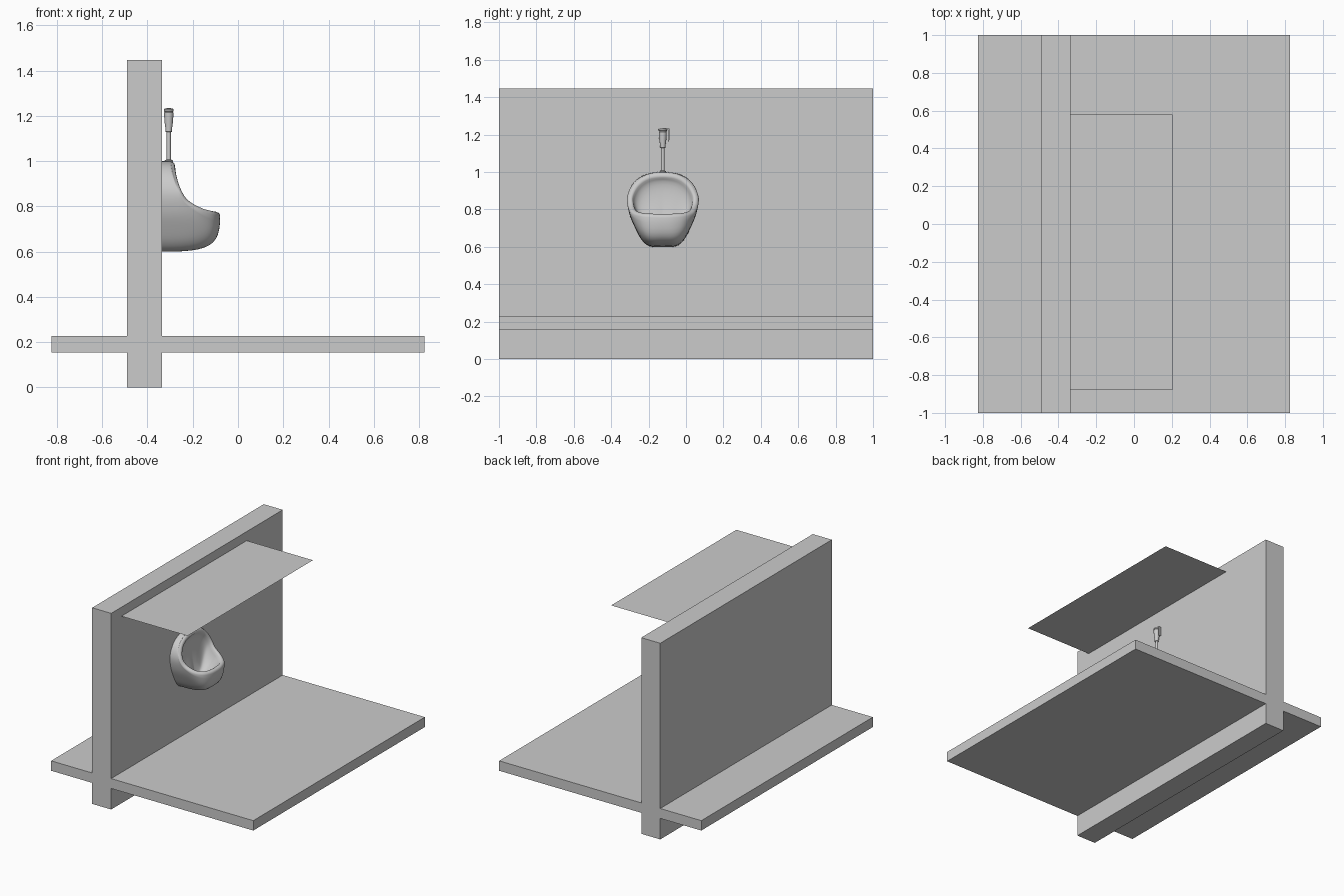
import bpy, bmesh, math
from mathutils import Vector

if "Cube" in bpy.data.objects:
    bpy.data.objects.remove(bpy.data.objects["Cube"])

CY = -0.124     # centre line of the urinal
WALL_X = -0.335  # room-side face of the wall


def make_object(name, bm, smooth=None):
    bmesh.ops.recalc_face_normals(bm, faces=bm.faces[:])
    mesh = bpy.data.meshes.new(name)
    bm.to_mesh(mesh)
    bm.free()
    ob = bpy.data.objects.new(name, mesh)
    bpy.context.collection.objects.link(ob)
    if smooth:
        bpy.ops.object.select_all(action='DESELECT')
        ob.select_set(True)
        bpy.context.view_layer.objects.active = ob
        bpy.ops.object.shade_smooth_by_angle(angle=math.radians(smooth))
    return ob


def box(name, lo, hi):
    bm = bmesh.new()
    bmesh.ops.create_cube(bm, size=1)
    for v in bm.verts:
        v.co = [a + (b - a) * (c + 0.5) for a, b, c in zip(lo, hi, v.co)]
    return make_object(name, bm)


def skin(bm, rings):
    """Join closed rings of points with quads and cap both ends."""
    rows = [[bm.verts.new(p) for p in r] for r in rings]
    n = len(rows[0])
    for a, b in zip(rows, rows[1:]):
        for i in range(n):
            k = (i + 1) % n
            bm.faces.new((a[i], a[k], b[k], b[i]))
    bm.faces.new(rows[0])
    bm.faces.new(rows[-1])


def lathe(name, profile, x, y, sides=24):
    bm = bmesh.new()
    skin(bm, [[(x + r * math.cos(2 * math.pi * i / sides),
                y + r * math.sin(2 * math.pi * i / sides), z)
               for i in range(sides)] for r, z in profile])
    return make_object(name, bm, 35)


def mirrored_loop(half, steps=5):
    """Mirror a half outline (x, y, z) across y and round it with a spline."""
    pts = [Vector(p) for p in half]
    pts += [Vector((p.x, -p.y, p.z)) for p in pts[-2:0:-1]]
    out, n = [], len(pts)
    for i in range(n):
        a, b, c, d = (pts[(i + k) % n] for k in (-1, 0, 1, 2))
        for s in range(steps):
            t = s / steps
            out.append(0.5 * (2 * b + (c - a) * t + (2 * a - 5 * b + 4 * c - d) * t * t
                              + (3 * b - a - 3 * c + d) * t ** 3))
    return out


def bezier(a, b, c, d, t):
    u = 1 - t
    return a * u ** 3 + 3 * b * u * u * t + 3 * c * u * t * t + d * t ** 3


# Room: wall, floor slab and thin overhead sheet
box("wall", (-0.49, -1, 0), (WALL_X, 1, 1.447))
box("floor_slab", (-0.825, -1, 0.155), (0.825, 1, 0.228))
bm = bmesh.new()
bm.faces.new([bm.verts.new(p) for p in ((-0.338, -0.88, 1.38), (0.205, -0.88, 1.38),
                                        (0.205, 0.58, 1.38), (-0.338, 0.58, 1.38))])
make_object("overhead_sheet", bm)

# Urinal outlines from top to bottom: rim edge, and footprint on the wall
rim = mirrored_loop([(-0.297, 0, 0.998), (-0.295, 0.09, 0.984), (-0.287, 0.155, 0.938),
                     (-0.265, 0.19, 0.872), (-0.23, 0.188, 0.818), (-0.165, 0.17, 0.78),
                     (-0.11, 0.125, 0.763), (-0.085, 0.065, 0.757), (-0.079, 0, 0.755)])
back = mirrored_loop([(WALL_X, y, z) for y, z in (
    (0, 1.0), (0.095, 0.986), (0.16, 0.938), (0.19, 0.865), (0.18, 0.78),
    (0.148, 0.70), (0.112, 0.635), (0.07, 0.603), (0, 0.6))])
n = len(rim)
share = [min(i, n - i) / (n / 2) for i in range(n)]  # 0 at the top, 1 at the front lip

columns = []
drain = Vector((-0.24, 0, 0.665))
for r, w, s in zip(rim, back, share):
    # outer shell from wall to rim
    corner = Vector((r.x, w.y, w.z))
    col = [bezier(w, w.lerp(corner, 0.84), r.lerp(corner, 0.84), r, k / 12) for k in range(13)]
    # rounded rim
    inner = r + 0.033 * (Vector((-0.2, 0, 0.84)) - r).normalized()
    bulge = Vector((0.006, 0, 0.007))
    col += [r.lerp(inner, 0.25) + bulge * 0.8, r.lerp(inner, 0.55) + bulge,
            r.lerp(inner, 0.85) + bulge * 0.7, inner]
    # bowl interior down to the drain
    m = Vector((-0.318 + (inner.x + 0.288) * s, inner.y * 0.88, inner.z - 0.03 - 0.07 * s))
    end = drain + Vector((0.02 * (2 * s - 1), 0.1 * inner.y, 0))
    col += [bezier(inner, inner.lerp(m, 0.75), end.lerp(m, 0.75), end, k / 10)
            for k in range(1, 11)]
    columns.append([p + Vector((0, CY, 0)) for p in col])
bm = bmesh.new()
skin(bm, list(zip(*columns)))
make_object("urinal_bowl", bm, 60)

# Flush pipe with collar, valve body and side lever
PX = -0.306
lathe("flush_pipe", [(0.018, 0.985), (0.018, 1.003), (0.009, 1.008), (0.009, 1.14)], PX, CY)
lathe("flush_valve", [(0.011, 1.128), (0.014, 1.13), (0.014, 1.14), (0.019, 1.175),
                      (0.021, 1.214), (0.019, 1.216), (0.019, 1.219), (0.022, 1.221),
                      (0.022, 1.229), (0.018, 1.232)], PX, CY)
bm = bmesh.new()
lever = ((-0.125, 1.234), (-0.09, 1.234), (-0.087, 1.23), (-0.09, 1.162),
         (-0.095, 1.162), (-0.094, 1.224), (-0.125, 1.224))
skin(bm, [[(PX + dx, y, z) for y, z in lever] for dx in (-0.009, 0.009)])
make_object("flush_lever", bm)
